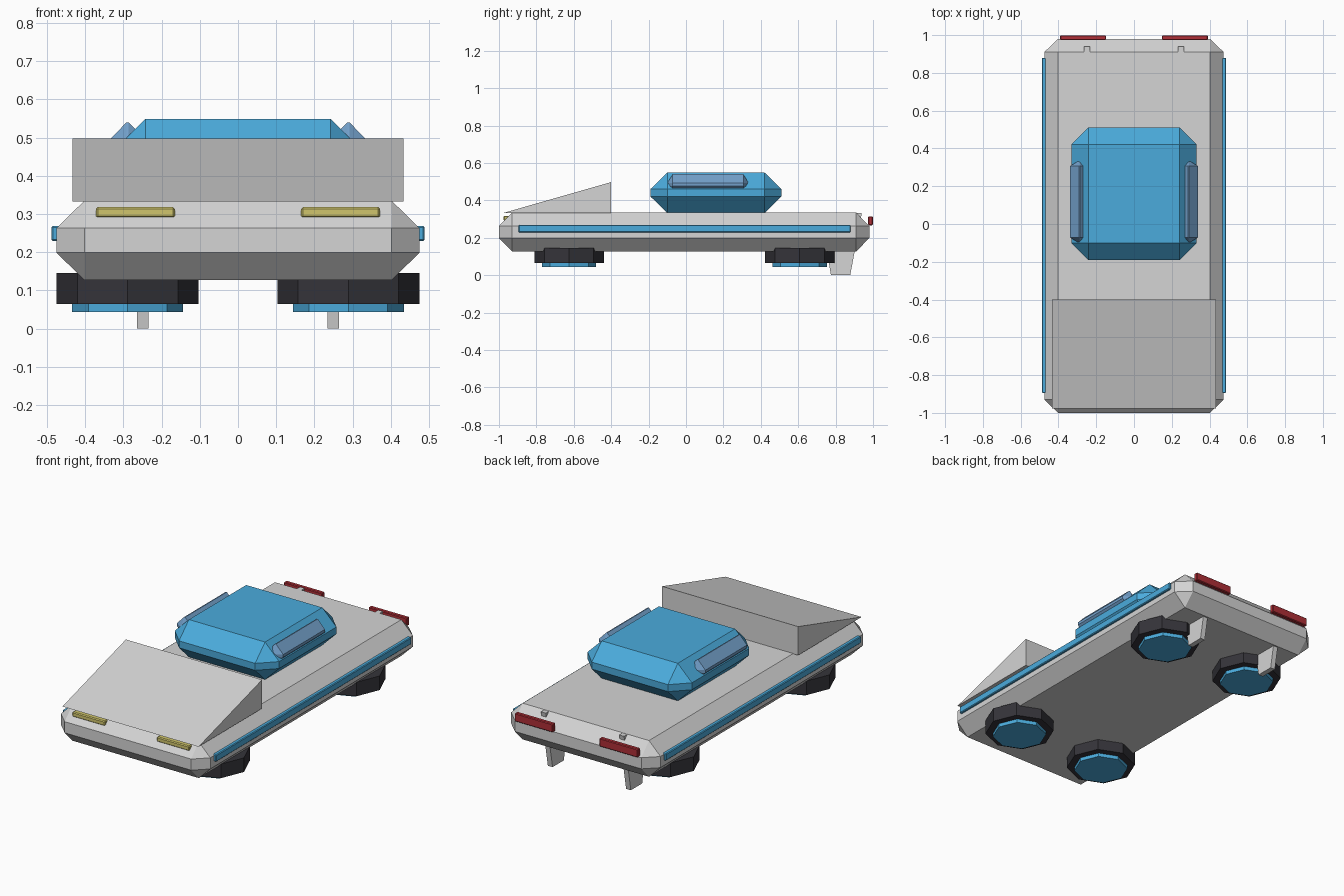
import bpy, bmesh, math
from itertools import product
from mathutils import Matrix

cube = bpy.data.objects.get("Cube")
if cube:
    bpy.data.objects.remove(cube, do_unlink=True)


def material(name, r, g, b):
    m = bpy.data.materials.new(name)
    m.use_nodes = True
    m.diffuse_color = (r, g, b, 1)
    m.node_tree.nodes["Principled BSDF"].inputs["Base Color"].default_value = (r, g, b, 1)
    return m


GREY = material("light grey", 0.66, 0.66, 0.66)
BLUE = material("sky blue", 0.07, 0.41, 0.72)
GLASS = material("dusty blue", 0.17, 0.35, 0.59)
RUBBER = material("black rubber", 0.035, 0.034, 0.042)
YELLOW = material("lamp yellow", 0.63, 0.56, 0.15)
RED = material("lamp red", 0.43, 0.028, 0.038)


def finish(bm, name, mat):
    bmesh.ops.recalc_face_normals(bm, faces=bm.faces)
    me = bpy.data.meshes.new(name)
    bm.to_mesh(me)
    bm.free()
    me.materials.append(mat)
    ob = bpy.data.objects.new(name, me)
    bpy.context.collection.objects.link(ob)
    return ob


def chamfer_box(name, xs, ys, zs, cut, mat):
    """Box spanning three ranges, all edges cut by a width per axis."""
    bm = bmesh.new()
    spans = (xs, ys, zs)
    for corner in product((0, 1), repeat=3):
        for keep in range(3):
            p = [spans[a][s] + (0 if a == keep else cut[a] * (1 - 2 * s))
                 for a, s in enumerate(corner)]
            bm.verts.new(p)
    bmesh.ops.convex_hull(bm, input=bm.verts)
    bmesh.ops.dissolve_limit(bm, angle_limit=0.01, verts=bm.verts, edges=bm.edges)
    return finish(bm, name, mat)


def side_plate(name, outline, x0, x1, mat):
    """Side profile in (y, z) extruded along x."""
    bm = bmesh.new()
    face = bm.faces.new([bm.verts.new((x0, y, z)) for y, z in outline])
    ext = bmesh.ops.extrude_face_region(bm, geom=[face])["geom"]
    verts = [v for v in ext if isinstance(v, bmesh.types.BMVert)]
    bmesh.ops.translate(bm, verts=verts, vec=(x1 - x0, 0, 0))
    return finish(bm, name, mat)


def disc(name, x, y, z0, z1, r, mat):
    """Flat eight-sided disc."""
    bm = bmesh.new()
    bmesh.ops.create_cone(bm, cap_ends=True, segments=8, radius1=r, radius2=r,
                          depth=z1 - z0, matrix=Matrix.Translation((x, y, (z0 + z1) / 2)))
    return finish(bm, name, mat)


# Hull, front wedge and cabin
chamfer_box("body", (-0.475, 0.475), (-1.0, 0.98), (0.127, 0.335), (0.073, 0.07, 0.072), GREY)
side_plate("front_wedge", [(-0.977, 0.333), (-0.4, 0.333), (-0.4, 0.498)], -0.433, 0.433, GREY)
chamfer_box("cabin", (-0.332, 0.332), (-0.19, 0.51), (0.333, 0.549), (0.09, 0.09, 0.088), BLUE)

for side, s in (("left", 1), ("right", -1)):
    def span(a, b):
        return tuple(sorted((s * a, s * b)))

    # Side windows and stripes
    chamfer_box(side + "_window", span(0.24, 0.338), (-0.1, 0.335), (0.428, 0.54),
                (0.046, 0.028, 0.048), GLASS)
    chamfer_box(side + "_stripe", span(0.464, 0.488), (-0.895, 0.88), (0.229, 0.269),
                (0.004, 0.004, 0.004), BLUE)
    # Lamps
    chamfer_box(side + "_headlight", span(0.165, 0.372), (-0.975, -0.94), (0.29, 0.318),
                (0.005, 0.005, 0.005), YELLOW)
    chamfer_box(side + "_taillight", span(0.148, 0.391), (0.974, 0.999), (0.267, 0.315),
                (0.004, 0.004, 0.004), RED)
    # Rear fins run through the hull
    x0, x1 = span(0.234, 0.264)
    side_plate(side + "_fin", [(0.775, 0), (0.878, 0), (0.94, 0.334), (0.72, 0.334)], x0, x1, GREY)
    # Flat wheels with hub plates underneath
    for end, y in (("front", -0.625), ("rear", 0.608)):
        disc(f"{end}_{side}_wheel", s * 0.289, y, 0.065, 0.146, 0.186, RUBBER)
        disc(f"{end}_{side}_hub", s * 0.289, y, 0.044, 0.07, 0.145, BLUE)
